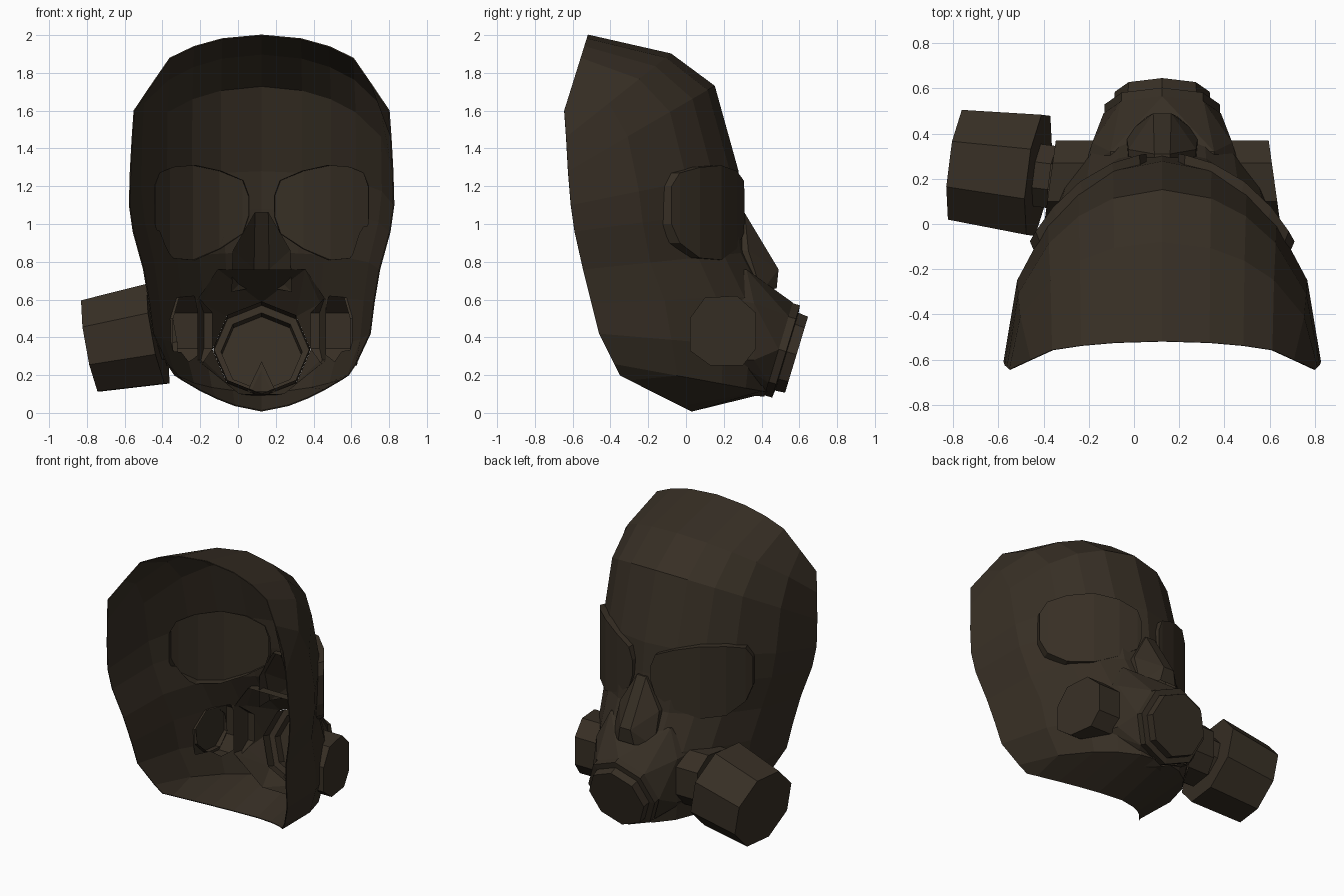
import bpy, bmesh, math
from mathutils import Vector

if "Cube" in bpy.data.objects:
    bpy.data.objects.remove(bpy.data.objects["Cube"])

CX = 0.125  # the face is off centre because of the side canister
MAT = bpy.data.materials.new("dark brown rubber")
MAT.diffuse_color = (0.038, 0.028, 0.018, 1)
MAT.use_nodes = True
MAT.node_tree.nodes["Principled BSDF"].inputs["Base Color"].default_value = MAT.diffuse_color


def to_object(name, bm):
    me = bpy.data.meshes.new(name)
    bm.to_mesh(me)
    bm.free()
    me.materials.append(MAT)
    ob = bpy.data.objects.new(name, me)
    ob.location.x = CX
    bpy.context.collection.objects.link(ob)
    return ob


def loft(name, rings, closed=False):
    """Walls through the rings, the last one capped by a strip; open at the back."""
    bm = bmesh.new()
    n = len(rings[0])
    vs = [[bm.verts.new(p) for p in r] for r in rings]
    for a, b in zip(vs, vs[1:]):
        for i in range(n):
            j = (i + 1) % n
            bm.faces.new((a[i], a[j], b[j], b[i]))
    for r in ([vs[-1], vs[0]] if closed else [vs[-1]]):
        for i in range(n // 2 - 1):
            bm.faces.new((r[i], r[i + 1], r[n - 2 - i], r[n - 1 - i]))
    bmesh.ops.recalc_face_normals(bm, faces=bm.faces)
    return to_object(name, bm)


def hull(name, half, drop=None):
    """Convex hull of mirrored points; drop(normal) opens some sides."""
    bm = bmesh.new()
    for s in (1, -1):
        for x, y, z in half:
            bm.verts.new((s * x, y, z))
    bmesh.ops.remove_doubles(bm, verts=bm.verts, dist=0.001)
    res = bmesh.ops.convex_hull(bm, input=bm.verts)
    junk = {g for g in res["geom_interior"] + res["geom_unused"] if isinstance(g, bmesh.types.BMVert)}
    bmesh.ops.delete(bm, geom=list(junk), context='VERTS')
    bmesh.ops.recalc_face_normals(bm, faces=bm.faces)
    if drop:
        bm.normal_update()
        bmesh.ops.delete(bm, geom=[f for f in bm.faces if drop(f.normal)], context='FACES')
    return to_object(name, bm)


def ring(c, axis, r, phase=0.0):
    """Octagon of radius r around c, square to axis."""
    a = Vector(axis).normalized()
    u = (Vector((0, 0, 1)) - a * a.z).normalized()
    v = a.cross(u)
    t = [math.radians(phase + 45 * i) for i in range(8)]
    return [Vector(c) + r * (math.cos(k) * u + math.sin(k) * v) for k in t]


# Face shell: each row is half an ellipse from rim to rim
# (centre y, centre z, rim half width, rim y, rim z)
ROWS = [(-.52, 2.0, .675, -.645, 1.60), (-.08, 1.90, .685, -.635, 1.46),
        (.15, 1.73, .695, -.625, 1.28), (.275, 1.28, .70, -.61, 1.10),
        (.295, 1.08, .68, -.59, .96), (.33, .85, .625, -.545, .76),
        (.45, .62, .595, -.50, .58), (.48, .34, .575, -.46, .42),
        (.44, .11, .50, -.38, .26), (.03, .01, .46, -.35, .20)]
ANGLES = [0, 18, 32, 46, 66, 90]
bm = bmesh.new()
grid = []
for k, (yc, zc, xr, yr, zr) in enumerate(ROWS):
    row = []
    for deg in [-a for a in ANGLES[:0:-1]] + ANGLES:
        t = math.radians(deg)
        s, c = math.sin(t), math.cos(t)
        if k == 0 and abs(deg) == 66:      # straight upper corner
            s, c = math.copysign(.86, s), .35
        if k == 9:                         # pointed chin
            c = 1 - abs(s) ** 1.6
        row.append(bm.verts.new((xr * s, yr + (yc - yr) * c, zr + (zc - zr) * c)))
    grid.append(row)
for a, b in zip(grid, grid[1:]):
    for i in range(len(a) - 1):
        bm.faces.new((a[i], a[i + 1], b[i + 1], b[i]))
bmesh.ops.recalc_face_normals(bm, faces=bm.faces)
shell = to_object("face_shell", bm)
thick = shell.modifiers.new("thickness", 'SOLIDIFY')
thick.thickness, thick.offset = 0.006, 0
cutters = []

# Eye lenses: raised curved panes (x, top z, bottom z)
LENS = [(.07, 1.15, 1.04), (.10, 1.23, .95), (.22, 1.28, .87), (.36, 1.31, .81),
        (.48, 1.30, .82), (.555, 1.27, .90), (.58, 1.20, 1.0)]
edge = [(x, t) for x, t, b in LENS] + [(x, b) for x, t, b in reversed(LENS)]


def face_y(x):
    return -.61 + .89 * math.sqrt(1 - (x / .70) ** 2)


for s, side in ((1, "right"), (-1, "left")):
    back = [(s * x * .97, face_y(x) - .02, z) for x, z in edge]
    front = [(s * x * 1.01, face_y(x) + .035, z) for x, z in edge]
    loft(side + "_eye_lens", [back, front])
    cutters.append(loft("lens_cutter", [back, front], True))

# Cheek ports: octagons growing sideways out of the shell (y, z)
PORT = [(.02, .50), (.10, .61), (.27, .62), (.37, .53), (.37, .34), (.30, .25), (.13, .25), (.02, .33)]
for s, side in ((1, "right"), (-1, "left")):
    back = [(s * (.575 * math.sqrt(1 - ((y + .46) / .96) ** 2) - .03), y, z) for y, z in PORT]
    front = [(s * (.495 + (.2 - y) * .14), y, z) for y, z in PORT]
    loft(side + "_cheek_port", [back, front])
    cutters.append(loft("port_cutter", [back, front], True))

# Nose and muzzle, hollow from behind
AXIS = Vector((0, .96, -.29)).normalized()
NOSE = [(.035, .31, 1.06), (.04, .49, .76), (.06, .48, .66), (.16, .40, .64),
        (.15, .33, .86), (.035, .25, 1.06), (.16, .28, .64), (.15, .27, .86)]
MUZZLE = [(.31, .36, .58), (.31, .36, .28), (.16, .40, .70), (.23, .32, .76),
          (.34, .26, .60), (.34, .26, .28), (.23, .26, .76), (.12, .26, .10)]
MUZZLE += [tuple(p) for p in ring((0, .49, .335), AXIS, .26)]
hull("nose", NOSE, lambda n: n.y < -.2 or n.z < -.6)
hull("muzzle", MUZZLE, lambda n: n.y < -.2 or n.dot(AXIS) > .99)
cutters += [hull("nose_cutter", NOSE), hull("muzzle_cutter", MUZZLE)]

# Mouth valve: stepped octagonal drum
m = Vector((0, .48, .34))
loft("mouth_valve", [ring(m - AXIS * .02, AXIS, .255), ring(m + AXIS * .052, AXIS, .255),
                     ring(m + AXIS * .056, AXIS, .215), ring(m + AXIS * .11, AXIS, .210)])

# Filter canister on the left cheek port, with its neck
outer, inner = Vector((-.90, .26, .355)), Vector((-.545, .215, .42))
ax = outer - inner
loft("filter_neck", [ring(inner - ax * .2, ax, .15, 22.5), ring(inner + ax * .05, ax, .15, 22.5)])
loft("filter_canister", [ring(inner, ax, .14, 22.5), ring(inner + ax * .01, ax, .29, 22.5),
                         ring(outer, ax, .265, 22.5)])

# Open the shell behind every raised part, then remove the cutters
for c in cutters:
    b = shell.modifiers.new("opening", 'BOOLEAN')
    b.operation, b.solver, b.object = 'DIFFERENCE', 'EXACT', c
    c.hide_render = True
bpy.context.view_layer.update()
dg = bpy.context.evaluated_depsgraph_get()
cut = bpy.data.meshes.new_from_object(shell.evaluated_get(dg))
shell.modifiers.clear()
shell.data = cut
cut.materials.clear()
cut.materials.append(MAT)
for c in cutters:
    bpy.data.objects.remove(c)
